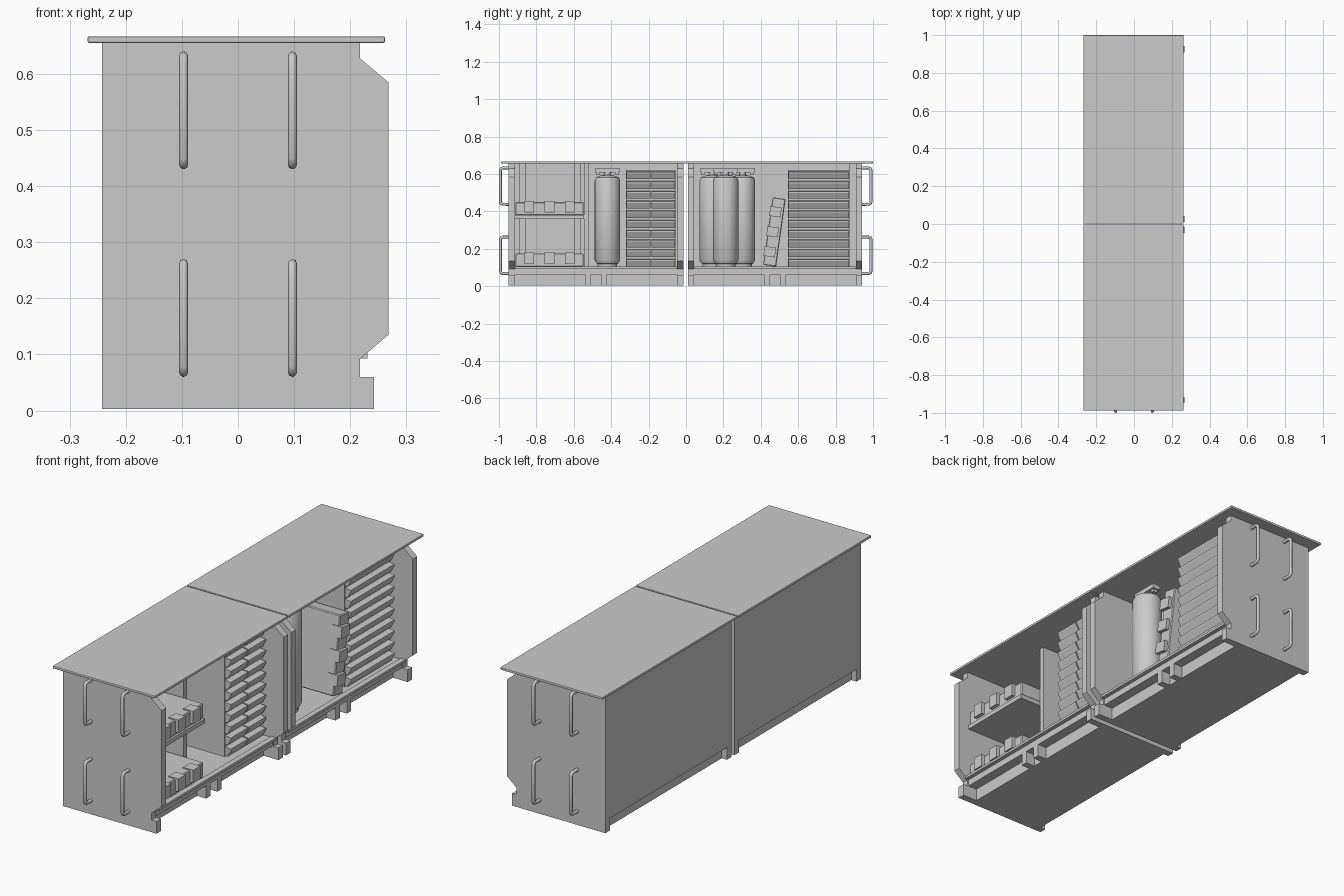
import bpy, bmesh, math
from mathutils import Vector, Matrix

cube = bpy.data.objects.get("Cube")
if cube:
    bpy.data.objects.remove(cube, do_unlink=True)

grey = bpy.data.materials.new("light grey")
grey.use_nodes = True
GREY = (0.6, 0.6, 0.6, 1)
grey.diffuse_color = GREY
grey.node_tree.nodes["Principled BSDF"].inputs["Base Color"].default_value = GREY


def finish(name, bm, smooth=False):
    bmesh.ops.recalc_face_normals(bm, faces=bm.faces)
    mesh = bpy.data.meshes.new(name)
    bm.to_mesh(mesh)
    bm.free()
    mesh.materials.append(grey)
    ob = bpy.data.objects.new(name, mesh)
    bpy.context.collection.objects.link(ob)
    if smooth:
        bpy.ops.object.select_all(action='DESELECT')
        ob.select_set(True)
        bpy.context.view_layer.objects.active = ob
        bpy.ops.object.shade_smooth_by_angle(angle=math.radians(35))
    return ob


def add_box(bm, x, y, z):
    """Box from three (low, high) ranges."""
    size = [b - a for a, b in (x, y, z)]
    mid = [(a + b) / 2 for a, b in (x, y, z)]
    m = Matrix.Translation(mid) @ Matrix.Diagonal((*size, 1))
    return bmesh.ops.create_cube(bm, size=1, matrix=m)["verts"]


def box(name, x, y, z, bevel=0):
    bm = bmesh.new()
    add_box(bm, x, y, z)
    if bevel:
        bmesh.ops.bevel(bm, geom=bm.edges[:], offset=bevel, segments=2,
                        affect='EDGES', profile=0.5)
    return finish(name, bm)


def add_prism(bm, profile, y0, y1):
    """Extrude an (x, z) outline along y."""
    face = bm.faces.new([bm.verts.new((x, y0, z)) for x, z in profile])
    out = bmesh.ops.extrude_face_region(bm, geom=[face])["geom"]
    moved = [v for v in out if isinstance(v, bmesh.types.BMVert)]
    bmesh.ops.translate(bm, vec=(0, y1 - y0, 0), verts=moved)


def end_panel(name, y0, y1):
    bm = bmesh.new()
    add_prism(bm, [(-.242, .003), (.242, .003), (.242, .06), (.217, .06),
                   (.217, .092), (.268, .135), (.268, .585), (.217, .628),
                   (.217, .656), (-.242, .656)], y0, y1)
    finish(name, bm)


def handle(name, x, y_wall, y_tip, z0, z1):
    """Round bar bent into a pull handle."""
    r = .008
    s = math.copysign(1, y_tip - y_wall)
    yt, za, zb, c = y_tip - s * r, z0 + r, z1 - r, .012
    curve = bpy.data.curves.new(name, 'CURVE')
    curve.dimensions = '3D'
    curve.bevel_depth = r
    curve.bevel_resolution = 2
    curve.use_fill_caps = True
    path = [(y_wall, za), (yt - s * c, za), (yt - s * c * .3, za + c * .3), (yt, za + c),
            (yt, zb - c), (yt - s * c * .3, zb - c * .3), (yt - s * c, zb), (y_wall, zb)]
    spline = curve.splines.new('POLY')
    spline.points.add(len(path) - 1)
    for p, (y, z) in zip(spline.points, path):
        p.co = (x, y, z, 1)
    curve.materials.append(grey)
    ob = bpy.data.objects.new(name, curve)
    bpy.context.collection.objects.link(ob)


def tank(name, x, y):
    """Gas bottle turned from a profile, with a valve and cross bar."""
    bm = bmesh.new()
    profile = [(0, .115), (.04, .115), (.058, .122), (.068, .14), (.068, .565),
               (.06, .582), (.035, .592), (.018, .594), (.018, .61), (0, .61)]
    verts = [bm.verts.new((r, 0, z)) for r, z in profile]
    edges = [bm.edges.new(pair) for pair in zip(verts, verts[1:])]
    bmesh.ops.spin(bm, geom=verts + edges, cent=(0, 0, 0), axis=(0, 0, 1),
                   angle=math.tau, steps=32, use_duplicate=False)
    bmesh.ops.remove_doubles(bm, verts=bm.verts, dist=.0005)
    foot = Matrix.Translation((0, 0, .112))
    bmesh.ops.create_cone(bm, cap_ends=True, segments=32, radius1=.052,
                          radius2=.052, depth=.02, matrix=foot)
    add_box(bm, (-.02, .02), (-.066, .066), (.608, .63))
    for s in (-1, 1):
        add_box(bm, (-.012, .012), (s * .05 - .008, s * .05 + .008), (.595, .61))
    bmesh.ops.translate(bm, verts=bm.verts, vec=(x, y, 0))
    finish(name, bm, smooth=True)


def tool_case(name, y, z, tilt=0):
    """Flat case lying along y with three latches on its front edge."""
    bm = bmesh.new()
    length, height = .365, .07
    add_box(bm, (-.1, .205), (-length / 2, length / 2), (0, height))
    bmesh.ops.bevel(bm, geom=bm.edges[:], offset=.004, segments=1, affect='EDGES')
    for k in (-1, 0, 1):
        add_box(bm, (.17, .222), (k * .108 - .026, k * .108 + .026), (.014, .075))
    turn = Matrix.Translation((0, y, z)) @ Matrix.Rotation(tilt, 4, 'X')
    bmesh.ops.transform(bm, matrix=turn, verts=bm.verts)
    finish(name, bm)


def drawer_unit(name, y0, y1, front, columns):
    """Carcass with rows of sloped, lipped drawer fronts."""
    z0, z1, rows = .1, .62, 10
    bm = bmesh.new()
    add_box(bm, (-.2, front - .03), (y0, y1), (z0, z1))
    pitch, width = (z1 - z0) / rows, (y1 - y0) / columns
    for r in range(rows):
        z = z0 + r * pitch
        for c in range(columns):
            ya = y0 + c * width
            add_prism(bm, [(front - .035, z + .004), (front - .016, z + .004),
                           (front, z + .034), (front, z + .042),
                           (front - .035, z + .046)], ya + .003, ya + width - .003)
    finish(name, bm)


# Two cabinets: (label, roof range, body range, handle tip, handled side)
for label, roof, (a, b), tip, wall in (
        ("front", (-.988, -.003), (-.948, -.014), -1, 0),
        ("rear", (.003, 1), (.01, .942), .997, 1)):
    t = .033
    box(label + "_roof", (-.268, .262), roof, (.655, .667), bevel=.003)
    end_panel(label + "_end_panel_a", a, a + t)
    end_panel(label + "_end_panel_b", b - t, b)
    inner = (a + t, b - t)
    box(label + "_back_panel", (-.242, -.225), inner, (.06, .655))
    box(label + "_floor", (-.23, .212), inner, (.062, .1))
    box(label + "_floor_rim", (.205, .231), inner, (.093, .105))
    box(label + "_base", (-.215, .165), inner, (.003, .062))
    mid = (a + b) / 2
    for i, s in enumerate((-1, 1)):
        box(f"{label}_base_block_{i}", (.16, .212),
            (mid + s * .042 - .016, mid + s * .042 + .016), (.003, .063))
    for i, x in enumerate((-.097, .097)):
        for j, z in enumerate((.06, .43)):
            handle(f"{label}_handle_{i}{j}", x, (a, b)[wall], tip, z, z + .21)

# Front cabinet contents
box("divider", (-.23, .1), (-.545, -.52), (.1, .655))
for i, y in enumerate((-.89, -.597)):
    box(f"rear_post_{i}", (-.225, -.195), (y, y + .033), (.1, .655))
box("case_shelf", (-.225, .212), (-.915, -.545), (.36, .38))
tool_case("lower_case", -.73, .105)
tool_case("upper_case", -.73, .38)
tank("single_tank", -.1, -.42)
drawer_unit("narrow_drawers", -.32, -.055, .185, 2)

# Rear cabinet contents
tank("tank_front", .1, .212)
tank("tank_left", -.04, .14)
tank("tank_right", -.03, .302)
tool_case("leaning_case", .507, .285, tilt=math.radians(82))
drawer_unit("wide_drawers", .545, .875, .2, 1)
box("drawer_side_post", (-.2, .15), (.875, .909), (.1, .655))
